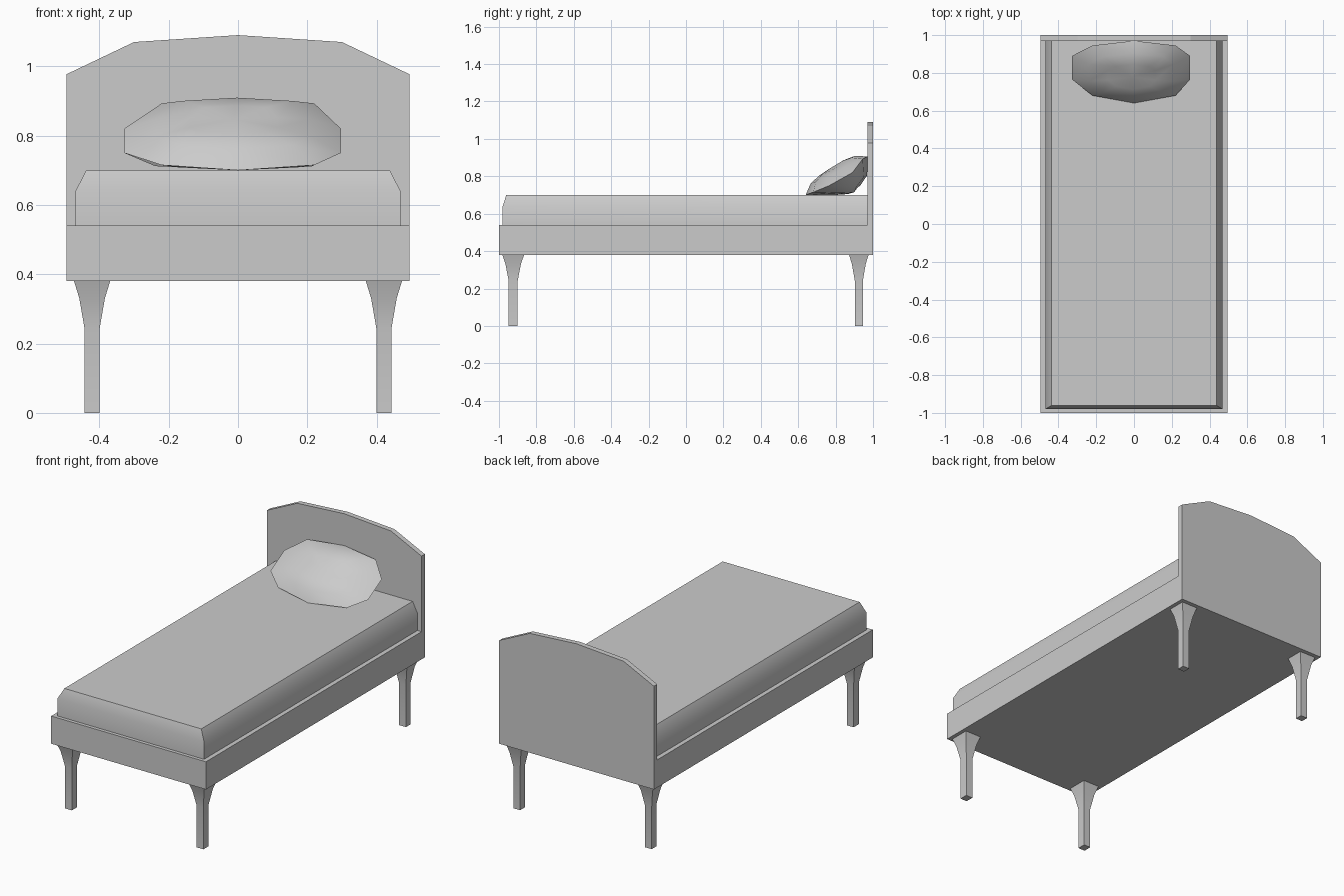
import bpy, bmesh, math
from mathutils import Vector

if "Cube" in bpy.data.objects:
    bpy.data.objects.remove(bpy.data.objects["Cube"])


def loft(name, rings, smooth=None):
    """Skin a closed solid through a list of equal-length rings, capping both ends.
    One-point rings become tips."""
    bm = bmesh.new()
    loops = [[bm.verts.new(p) for p in ring] for ring in rings]
    for a, b in zip(loops, loops[1:]):
        n = max(len(a), len(b))
        for i in range(n):
            j = (i + 1) % n
            if len(a) == 1:
                bm.faces.new((a[0], b[i], b[j]))
            elif len(b) == 1:
                bm.faces.new((a[i], b[0], a[j]))
            else:
                bm.faces.new((a[i], a[j], b[j], b[i]))
    for end in (loops[0], loops[-1]):
        if len(end) > 2:
            bm.faces.new(end)
    bmesh.ops.recalc_face_normals(bm, faces=bm.faces)
    mesh = bpy.data.meshes.new(name)
    bm.to_mesh(mesh)
    bm.free()
    ob = bpy.data.objects.new(name, mesh)
    bpy.context.collection.objects.link(ob)
    if smooth:
        bpy.ops.object.select_all(action='DESELECT')
        ob.select_set(True)
        bpy.context.view_layer.objects.active = ob
        bpy.ops.object.shade_smooth_by_angle(angle=math.radians(smooth))
    return ob


def rect(x0, x1, y0, y1, z):
    return [(x0, y0, z), (x1, y0, z), (x1, y1, z), (x0, y1, z)]


W = 0.495       # half width of the bed
BOARD_Y = 0.97  # front face of the headboard

# Base frame
loft("bed_frame", [rect(-W, W, -1, BOARD_Y, z) for z in (0.38, 0.54)])

# Headboard with a faceted arch
outline = [(-W, 0.38), (W, 0.38), (W, 0.977), (0.3, 1.07),
           (0, 1.09), (-0.3, 1.07), (-W, 0.977)]
loft("headboard", [[(x, y, z) for x, z in outline] for y in (BOARD_Y, 1.0)])

# Mattress with bevelled top edges
loft("mattress", [rect(-hx, hx, fy, BOARD_Y, z) for hx, fy, z in
                  ((0.469, -0.98, 0.54), (0.469, -0.98, 0.64), (0.438, -0.961, 0.70))], 35)

# Four legs, square and flared at the top
leg_profile = [(0.0215, 0.0), (0.0215, 0.242), (0.037, 0.331), (0.052, 0.38)]
for row, cy, ky in (("front", -0.924, 1.12), ("rear", 0.924, 1.0)):
    for side, cx in (("left", -0.421), ("right", 0.421)):
        loft(f"{row}_{side}_leg",
             [rect(cx - h, cx + h, cy - h * ky, cy + h * ky, z) for h, z in leg_profile], 35)

# Pillow leaning on the headboard: a ten-sided seam with a dome on each side
half = [(0.22, 0.68, 0.715), (0.297, 0.765, 0.75), (0.297, 0.89, 0.82), (0.22, 0.945, 0.893)]
seam = [(0, 0.64, 0.70)] + half + [(0, 0.97, 0.906)]
seam += [(x if x < 0.25 else 0.328, y, z) for x, y, z in half][::-1]
seam = [Vector((-x if i > 5 else x, y, z)) for i, (x, y, z) in enumerate(seam)]
centre = Vector((-0.01, 0.805, 0.803))
normal = Vector((0, -0.53, 0.85))


def pillow_ring(scale, height):
    ring = [centre.lerp(p, scale) + normal * height for p in seam]
    for p in ring:  # rests on the mattress
        p.z = max(p.z, 0.70 + 0.05 * abs(p.x))
    return ring if scale else ring[:1]


loft("pillow", [pillow_ring(s, h) for s, h in
                ((0, 0.052), (0.4, 0.05), (0.72, 0.038), (1, 0),
                 (0.72, -0.085), (0.4, -0.112), (0, -0.115))], 48)
